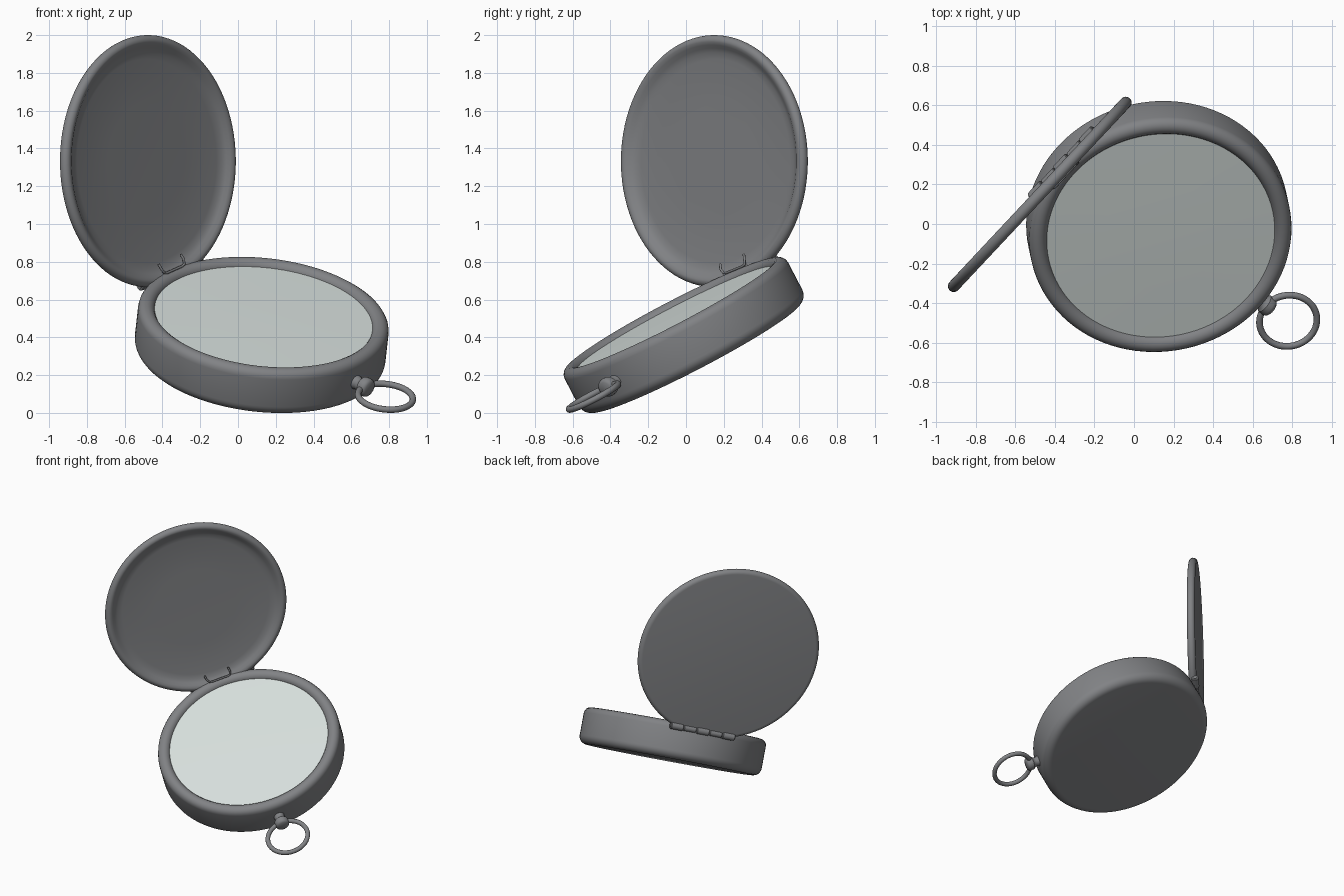
import bpy, bmesh, math
from mathutils import Vector, Matrix

if "Cube" in bpy.data.objects:
    bpy.data.objects.remove(bpy.data.objects["Cube"])


def material(name, rgb):
    m = bpy.data.materials.new(name)
    m.diffuse_color = (*rgb, 1)
    m.use_nodes = True
    m.node_tree.nodes["Principled BSDF"].inputs["Base Color"].default_value = m.diffuse_color
    return m


METAL = material("grey_metal", (0.22, 0.225, 0.235))
GLASS = material("pale_glass", (0.68, 0.74, 0.72))


def frame(x, z, origin):
    """Matrix with the given x and z directions at origin."""
    y = z.cross(x)
    m = Matrix((x, y, z)).transposed().to_4x4()
    m.translation = origin
    return m


def finish(name, bm, matrix, mat, angle=40):
    bmesh.ops.remove_doubles(bm, verts=bm.verts, dist=1e-5)
    bmesh.ops.recalc_face_normals(bm, faces=bm.faces)
    me = bpy.data.meshes.new(name)
    bm.to_mesh(me)
    bm.free()
    me.materials.append(mat)
    ob = bpy.data.objects.new(name, me)
    bpy.context.collection.objects.link(ob)
    ob.matrix_world = matrix
    bpy.ops.object.select_all(action='DESELECT')
    ob.select_set(True)
    bpy.context.view_layer.objects.active = ob
    bpy.ops.object.shade_smooth_by_angle(angle=math.radians(angle))
    return ob


def lathe(name, profile, matrix, mat, steps=96, closed=False):
    """Turn a (radius, height) profile around local z."""
    bm = bmesh.new()
    vs = [bm.verts.new((r, 0, z)) for r, z in profile]
    es = [bm.edges.new(p) for p in zip(vs, vs[1:])]
    if closed:
        es.append(bm.edges.new((vs[-1], vs[0])))
    bmesh.ops.spin(bm, geom=vs + es, axis=(0, 0, 1), cent=(0, 0, 0),
                   angle=2 * math.pi, steps=steps)
    return finish(name, bm, matrix, mat)


def arc(r, z, radius, a0, a1, n=8):
    return [(r + radius * math.cos(math.radians(a0 + (a1 - a0) * i / n)),
             z + radius * math.sin(math.radians(a0 + (a1 - a0) * i / n)))
            for i in range(n + 1)]


# Directions: case axis, inner face of lid, hinge line, crown-to-hinge
n = Vector((0.1, -0.46, 0.883)).normalized()
m = Vector((0.73, -0.684, 0)).normalized()
a = n.cross(m).normalized()
d = n.cross(a).normalized()
u = m.cross(a).normalized()
if u.z < 0:
    u = -u
centre = Vector((0.125, -0.01, 0.41))
body = frame(d, n, centre)

# Case with rounded edges and a recessed seat
case = ([(0, -0.134)] + arc(0.607, -0.074, 0.06, -90, 0) + arc(0.622, 0.089, 0.045, 0, 180)
        + [(0.577, 0.085), (0, 0.085)])
lathe("case", case, body, METAL)

# Glass, very slightly domed
lathe("glass", [(0.584, 0.085), (0.584, 0.104), (0.3, 0.108), (0, 0.11)], body, GLASS)

# Open lid with rolled rim and dished inside
lid = ([(0, -0.03)] + arc(0.637, 0, 0.03, -90, 100, 12)
       + [(0.615, 0.022), (0.598, 0.008), (0.575, -0.003), (0.54, -0.009), (0.3, -0.012), (0, -0.015)])
lid_centre = Vector((-0.477, 0.15, 1.333))
lathe("lid", lid, frame(u, m, lid_centre), METAL)

# Hinge barrels along the hinge line
pivot = centre + d * 0.66 + n * 0.1
for i in range(5):
    c = pivot + a * (i - 2) * 0.099
    r = 0.027 if i % 2 == 0 else 0.023
    lathe(f"hinge_barrel_{i + 1}",
          [(0, -0.047), (r - 0.004, -0.047), (r, -0.043), (r, 0.043), (r - 0.004, 0.047), (0, 0.047)],
          frame(n, a, c), METAL, 20)
lathe("hinge_pin", [(0, -0.25), (0.014, -0.25), (0.014, 0.25), (0, 0.25)],
      frame(n, a, pivot), METAL, 12)

# Two-pronged hinge spring inside the lid
foot = lid_centre - u * 0.60 + m * 0.03
cu = bpy.data.curves.new("hinge_spring", 'CURVE')
cu.dimensions = '3D'
cu.bevel_depth = 0.007
cu.bevel_resolution = 2
cu.use_fill_caps = True
sp = cu.splines.new('POLY')
pts = [(-0.10, 0.06, -0.01), (-0.095, 0.03, 0), (-0.08, 0.005, 0), (-0.06, 0, 0),
       (0.06, 0, 0), (0.08, 0.005, 0), (0.085, 0.03, 0), (0.08, 0.06, -0.01)]
sp.points.add(len(pts) - 1)
for p, (s, h, o) in zip(sp.points, pts):
    p.co = (*(foot + a * s + u * h + m * o), 1)
cu.materials.append(METAL)
bpy.context.collection.objects.link(bpy.data.objects.new("hinge_spring", cu))

# Crown opposite the hinge
crown = [(0, 0.64), (0.042, 0.64), (0.038, 0.67), (0.034, 0.69), (0.04, 0.705),
         (0.05, 0.715), (0.052, 0.74), (0.048, 0.755), (0.036, 0.764), (0, 0.766)]
lathe("crown", crown, frame(n, -d, centre), METAL, 32)

# Carrying ring, in the plane of the case
lathe("carrying_ring", arc(0.146, 0, 0.017, 0, 330, 11),
      frame(d, n, centre - d * 0.875), METAL, 64, closed=True)
